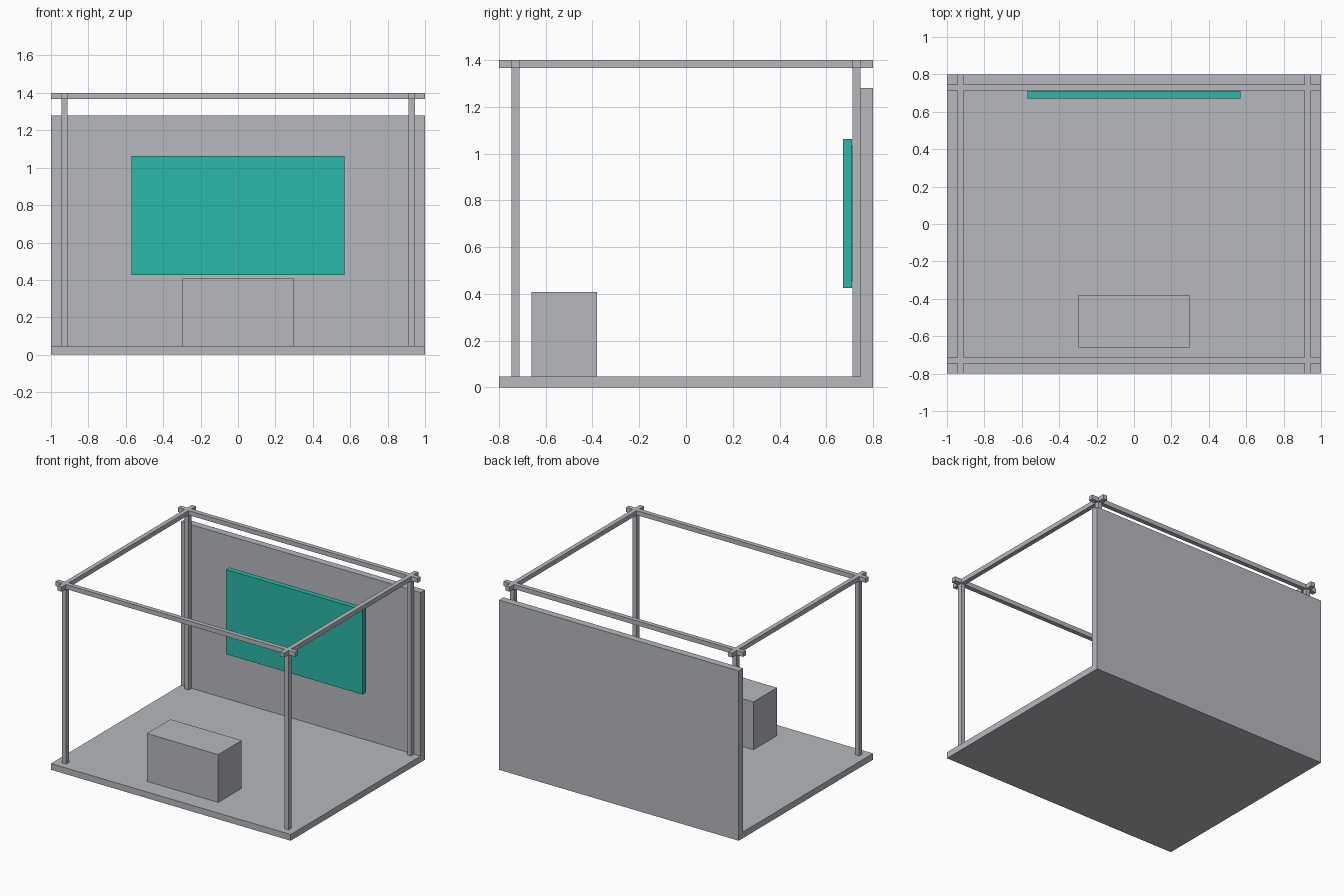
import bpy, bmesh

if "Cube" in bpy.data.objects:
    bpy.data.objects.remove(bpy.data.objects["Cube"])


def material(name, rgb):
    m = bpy.data.materials.new(name)
    lin = [((c / 255 + 0.055) / 1.055) ** 2.4 for c in rgb]
    m.diffuse_color = (*lin, 1)
    m.use_nodes = True
    m.node_tree.nodes["Principled BSDF"].inputs["Base Color"].default_value = m.diffuse_color
    return m


GREY = material("light_grey", (182, 185, 190))
TEAL = material("teal", (42, 184, 168))


def finish(name, bm, mat):
    bmesh.ops.recalc_face_normals(bm, faces=bm.faces)
    me = bpy.data.meshes.new(name)
    bm.to_mesh(me)
    bm.free()
    me.materials.append(mat)
    ob = bpy.data.objects.new(name, me)
    bpy.context.collection.objects.link(ob)
    return ob


def box(name, x, y, z, mat):
    """Box from (min, max) ranges on each axis."""
    bm = bmesh.new()
    bmesh.ops.create_cube(bm, size=1)
    for v in bm.verts:
        v.co = [r[0] if c < 0 else r[1] for c, r in zip(v.co, (x, y, z))]
    return finish(name, bm, mat)


def extrude(bm, vec):
    geo = bmesh.ops.extrude_face_region(bm, geom=bm.faces[:])["geom"]
    bmesh.ops.translate(bm, vec=vec,
                        verts=[g for g in geo if isinstance(g, bmesh.types.BMVert)])


FLOOR, BEAM_Z, TOP = 0.047, 1.366, 1.4
PX, PY, H = 0.928, 0.73, 0.017      # post centres and half thickness
WALL_Y = 0.747

# Floor and back wall: one L-shaped profile swept along x
bm = bmesh.new()
profile = [(-0.8, 0), (0.8, 0), (0.8, 1.28), (WALL_Y, 1.28), (WALL_Y, FLOOR), (-0.8, FLOOR)]
bm.faces.new([bm.verts.new((-1, y, z)) for y, z in profile])
extrude(bm, (2, 0, 0))
finish("floor_and_back_wall", bm, GREY)

# Roof frame: crossing beams as one piece, from a grid keeping only the beam strips
xs = [-1, -PX - H, -PX + H, PX - H, PX + H, 1]
ys = [-0.8, -PY - H, -PY + H, PY - H, PY + H, 0.8]
bm = bmesh.new()
grid = [[bm.verts.new((x, y, BEAM_Z)) for y in ys] for x in xs]
for i in range(5):
    for j in range(5):
        if i % 2 or j % 2:
            bm.faces.new((grid[i][j], grid[i + 1][j], grid[i + 1][j + 1], grid[i][j + 1]))
bmesh.ops.delete(bm, geom=[v for v in bm.verts if not v.link_faces], context='VERTS')
extrude(bm, (0, 0, TOP - BEAM_Z))
finish("roof_frame", bm, GREY)

# Corner posts
for sx, side in ((-1, "left"), (1, "right")):
    for sy, end in ((-1, "front"), (1, "back")):
        box(f"{end}_{side}_post", (sx * PX - H, sx * PX + H),
            (sy * PY - H, sy * PY + H), (FLOOR, BEAM_Z), GREY)

# Counter near the front
box("counter", (-0.297, 0.297), (-0.66, -0.38), (FLOOR, 0.408), GREY)

# Display panel with its wall mount
box("display_panel", (-0.57, 0.57), (0.671, 0.711), (0.425, 1.063), TEAL)
box("display_mount", (-0.54, 0.54), (0.711, WALL_Y), (0.455, 1.033), GREY)
